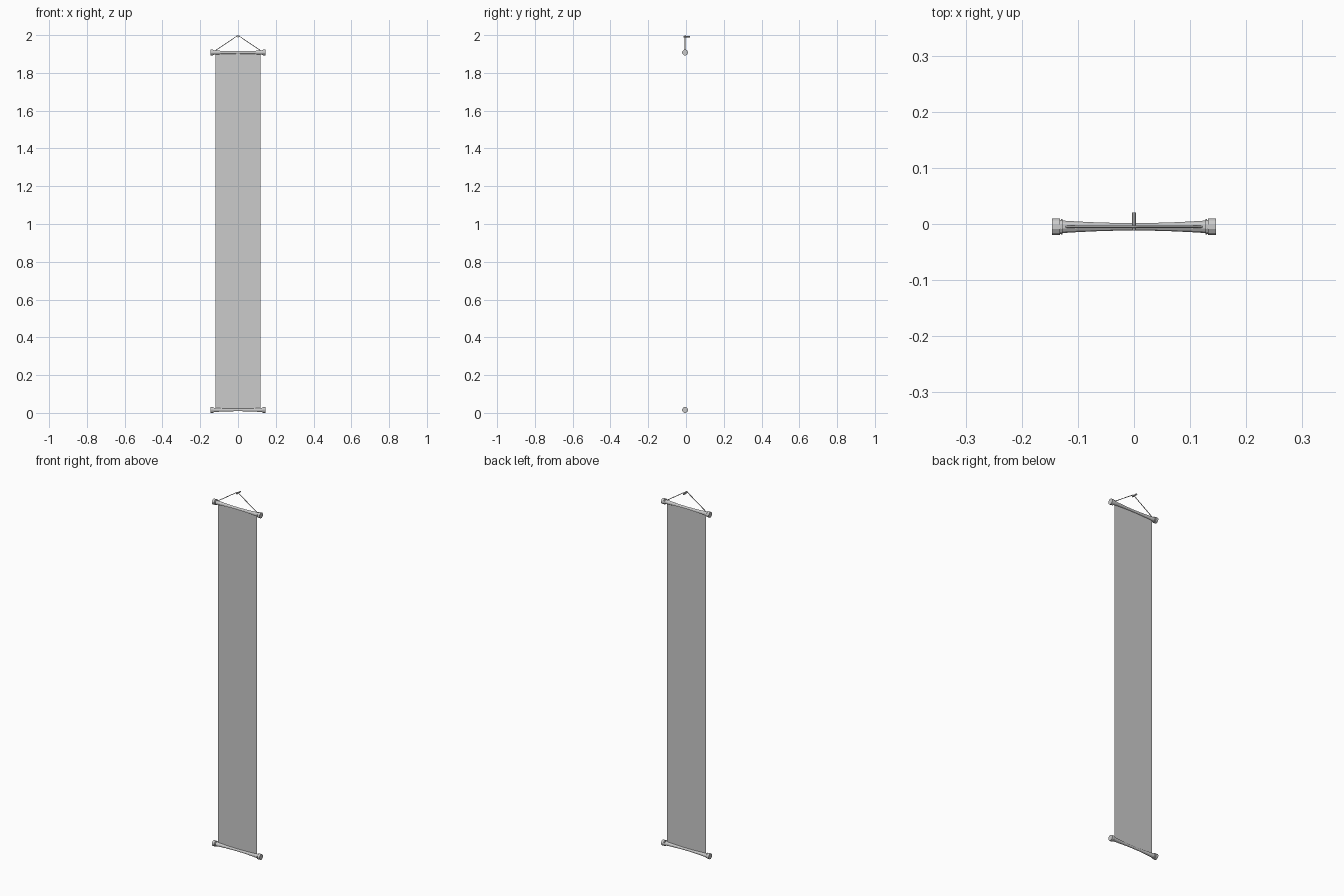
import bpy, bmesh, math

if "Cube" in bpy.data.objects:
    bpy.data.objects.remove(bpy.data.objects["Cube"])

ROD_Y = -0.005
TOP_Z, BOTTOM_Z = 1.908, 0.0155
SIDES = 12

# Half profile of a rod: (distance from centre, radius)
HALF = [(0.0, 0.0068), (0.035, 0.0072), (0.07, 0.0083), (0.1, 0.0098), (0.127, 0.0115),
        (0.127, 0.0145), (0.1305, 0.0145), (0.1305, 0.013), (0.132, 0.013),
        (0.132, 0.0155), (0.146, 0.0155)]


def new_object(name, bm):
    bmesh.ops.recalc_face_normals(bm, faces=bm.faces)
    mesh = bpy.data.meshes.new(name)
    bm.to_mesh(mesh)
    bm.free()
    obj = bpy.data.objects.new(name, mesh)
    bpy.context.collection.objects.link(obj)
    return obj


def rod(name, z):
    profile = [(-x, r) for x, r in reversed(HALF[1:])] + HALF
    bm = bmesh.new()
    rings = []
    for x, r in profile:
        angles = [2 * math.pi * (i + 0.5) / SIDES for i in range(SIDES)]
        rings.append([bm.verts.new((x, r * math.cos(a), r * math.sin(a))) for a in angles])
    for a, b in zip(rings, rings[1:]):
        for i in range(SIDES):
            j = (i + 1) % SIDES
            bm.faces.new((a[i], a[j], b[j], b[i]))
    bm.faces.new(rings[0])
    bm.faces.new(rings[-1])
    new_object(name, bm).location = (0, ROD_Y, z)


# Flared rods with collars and end knobs
rod("top_rod", TOP_Z)
rod("bottom_rod", BOTTOM_Z)

# Hanging sheet, a single flat face
bm = bmesh.new()
corners = [(-0.12, BOTTOM_Z), (0.12, BOTTOM_Z), (0.12, TOP_Z), (-0.12, TOP_Z)]
bm.faces.new([bm.verts.new((x, ROD_Y, z)) for x, z in corners])
new_object("hanging_sheet", bm)

# Wall peg carrying the cord
bpy.ops.mesh.primitive_cylinder_add(vertices=8, radius=0.004, depth=0.0325,
                                    location=(0, 0.00425, 1.992),
                                    rotation=(math.pi / 2, 0, 0))
bpy.context.object.name = "wall_peg"

# Cord draped over the peg
half_cord = [(0.126, 1.914), (0.008, 1.9935), (0.004, 1.9965)]
points = [(-x, z) for x, z in half_cord] + [(0, 1.998)] + half_cord[::-1]
curve = bpy.data.curves.new("cord", "CURVE")
curve.dimensions = "3D"
curve.bevel_depth = 0.002
curve.bevel_resolution = 1
curve.use_fill_caps = True
spline = curve.splines.new("POLY")
spline.points.add(len(points) - 1)
for p, (x, z) in zip(spline.points, points):
    p.co = (x, ROD_Y, z, 1)
bpy.context.collection.objects.link(bpy.data.objects.new("cord", curve))
